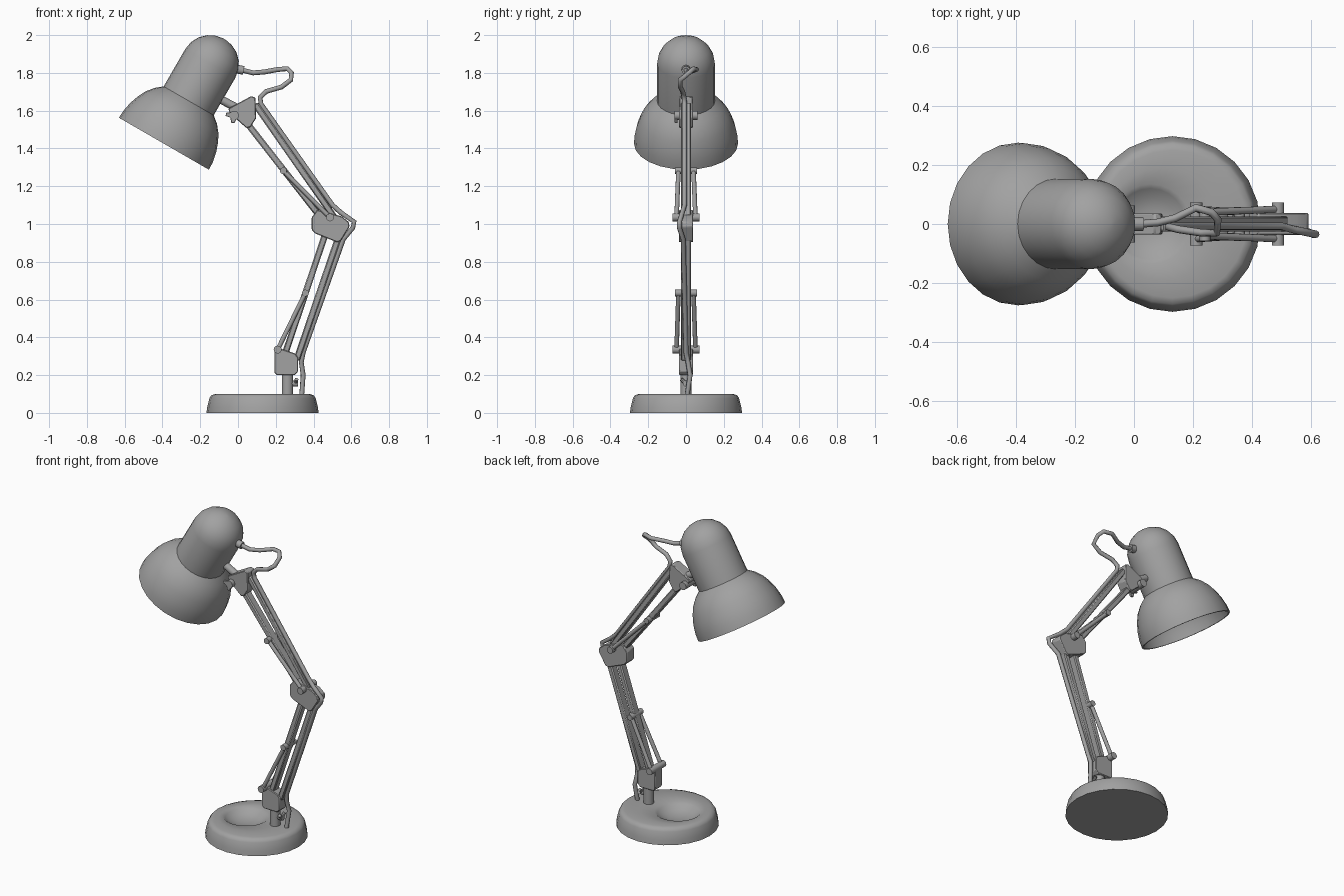
import bpy, bmesh, math
from mathutils import Vector, Matrix

if "Cube" in bpy.data.objects:
    bpy.data.objects.remove(bpy.data.objects["Cube"])

# Dark grey paint shared by every part
grey = bpy.data.materials.new("dark_grey")
grey.diffuse_color = (.36, .36, .36, 1)
grey.use_nodes = True
grey.node_tree.nodes["Principled BSDF"].inputs["Base Color"].default_value = grey.diffuse_color


def finish(name, bm, angle=35, bevel=0):
    bmesh.ops.recalc_face_normals(bm, faces=bm.faces[:])
    me = bpy.data.meshes.new(name)
    bm.to_mesh(me)
    bm.free()
    me.materials.append(grey)
    ob = bpy.data.objects.new(name, me)
    bpy.context.collection.objects.link(ob)
    if bevel:
        m = ob.modifiers.new("bevel", 'BEVEL')
        m.width, m.segments, m.limit_method = bevel, 1, 'ANGLE'
    bpy.ops.object.select_all(action='DESELECT')
    ob.select_set(True)
    bpy.context.view_layer.objects.active = ob
    bpy.ops.object.shade_smooth_by_angle(angle=math.radians(angle))
    return ob


def rings(name, spec, n=24, angle=35, matrix=None):
    """Skin of circles given as (centre x, radius, z), capped at both ends."""
    bm = bmesh.new()
    loops = []
    for cx, r, z in spec:
        loops.append([bm.verts.new((cx + r * math.cos(2 * math.pi * i / n),
                                    r * math.sin(2 * math.pi * i / n), z)) for i in range(n)])
    for a, b in zip(loops, loops[1:]):
        for i in range(n):
            j = (i + 1) % n
            bm.faces.new((a[i], a[j], b[j], b[i]))
    bm.faces.new(loops[0])
    bm.faces.new(loops[-1])
    if matrix:
        bm.transform(matrix)
    return finish(name, bm, angle)


def rod(name, a, b, r, n=12):
    a, b = Vector(a), Vector(b)
    d = b - a
    bm = bmesh.new()
    bmesh.ops.create_cone(bm, cap_ends=True, segments=n, radius1=r, radius2=r, depth=d.length,
                          matrix=Matrix.Translation((a + b) / 2) @ d.to_track_quat('Z', 'Y').to_matrix().to_4x4())
    return finish(name, bm)


def plate(name, pts, y0, y1, bevel=0.004):
    """Outline in x, z pushed from y0 to y1."""
    bm = bmesh.new()
    f = bm.faces.new([bm.verts.new((x, y0, z)) for x, z in pts])
    ext = bmesh.ops.extrude_face_region(bm, geom=[f])
    bmesh.ops.translate(bm, vec=(0, y1 - y0, 0),
                        verts=[v for v in ext["geom"] if isinstance(v, bmesh.types.BMVert)])
    return finish(name, bm, 30, bevel)


def bar(name, a, b, half=.017, depth=.026):
    """Flat-sided bar between two x, z points."""
    a, b = Vector(a), Vector(b)
    d = (b - a).normalized() * half
    s = Vector((-d.y, d.x))
    plate(name, [a + s, b + s, b - s, a - s], -depth, depth, .006)


# Round base with an off-centre dish
rings("base", [(.13, .297, 0), (.13, .293, .03), (.13, .281, .078), (.13, .271, .093), (.13, .25, .1),
               (.095, .19, .1), (.057, .135, .099), (.055, .12, .088), (.055, .09, .068),
               (.055, .05, .056), (.055, .01, .053)], 24, 40)

# Post and its wing screw
rod("post", (.262, 0, .08), (.262, 0, .22), .03, 16)
rod("post_screw", (.28, 0, .155), (.318, 0, .155), .016)
for s in (-1, 1):
    rod("post_screw_wing", (.305, 0, .155), (.31, .026 * s, .178), .01, 8)

# Brackets at the three joints
plate("lower_bracket", [(.205, .2), (.3, .2), (.318, .218), (.318, .295), (.3, .315),
                        (.21, .345), (.192, .33), (.192, .215)], -.036, .036)
plate("middle_bracket", [(.39, 1.035), (.39, .97), (.408, .95), (.525, .903), (.545, .912),
                         (.59, .985), (.587, 1.01), (.55, 1.04), (.42, 1.075)], -.038, .038)
plate("head_bracket", [(-.05, 1.612), (.07, 1.677), (.092, 1.669), (.096, 1.56), (.066, 1.513),
                       (.045, 1.508), (-.02, 1.565), (-.048, 1.595)], -.036, .036)

# Parallel arm bars
bar("lower_arm_left", (.245, .3), (.46, .94))
bar("lower_arm_right", (.31, .28), (.535, .94))
bar("upper_arm_left", (.055, 1.525), (.43, 1.045))
bar("upper_arm_right", (.09, 1.635), (.51, 1.035))

# Springs in pairs, held by cross pins
for name, wide, narrow in (("lower", (.21, .335), (.357, .635)), ("upper", (.487, 1.035), (.24, 1.282))):
    rod(name + "_wide_pin", (wide[0], -.072, wide[1]), (wide[0], .072, wide[1]), .021)
    rod(name + "_narrow_pin", (narrow[0], -.058, narrow[1]), (narrow[0], .058, narrow[1]), .018)
    for s in (-1, 1):
        rod(name + "_spring", (wide[0], .05 * s, wide[1]), (narrow[0], .04 * s, narrow[1]), .012)

# Tilt pivot with wing nut, and stem to the shade
rod("tilt_pivot", (-.02, -.062, 1.575), (-.02, .062, 1.575), .024)
plate("tilt_wing_nut", [(-.062, 1.59), (-.066, 1.572), (-.04, 1.563), (-.036, 1.535),
                        (-.018, 1.535), (-.004, 1.565), (-.02, 1.592)], -.06, -.045, .002)
rod("shade_stem", (.02, 0, 1.6), (-.12, 0, 1.675), .022)

# Hollow shade: bell, cylinder and dome, tilted
outer = [(.275, 0), (.273, .045), (.262, .1), (.244, .15), (.224, .19), (.19, .232), (.153, .262), (.153, .49)]
outer += [(.153 * math.cos(math.radians(a)), .49 + .15 * math.sin(math.radians(a))) for a in (18, 36, 54, 72, 87)]
inner = [(max(r - .01, .004), t - (.01 if t > .49 else 0)) for r, t in outer]
tilt = Matrix.Translation((-.392, 0, 1.425)) @ Matrix.Rotation(math.radians(30), 4, 'Y')
bell = [(0, r, t) for r, t in outer[::-1]] + [(0, r, t) for r, t in inner]
rings("lamp_shade", bell, 24, 38, tilt)

# Cable socket and cable running along the arms
rod("cable_socket", (-.03, 0, 1.825), (.03, 0, 1.813), .023)
path = [(.02, 0, 1.815), (.08, .005, 1.8), (.14, .02, 1.805), (.21, .055, 1.818), (.262, .04, 1.822),
        (.284, .015, 1.8), (.28, -.03, 1.763), (.23, -.03, 1.725), (.15, -.018, 1.702),
        (.117, -.01, 1.67), (.122, -.008, 1.635), (.5, -.008, 1.1), (.545, -.02, 1.06),
        (.615, -.035, 1.012), (.608, -.035, .98), (.558, -.015, .92), (.345, 0, .32),
        (.335, .01, .27), (.345, .022, .2), (.337, .005, .09)]
cu = bpy.data.curves.new("cable", 'CURVE')
cu.dimensions = '3D'
cu.bevel_depth, cu.bevel_resolution, cu.use_fill_caps = .013, 2, True
cu.materials.append(grey)
sp = cu.splines.new('POLY')
sp.points.add(len(path) - 1)
for p, co in zip(sp.points, path):
    p.co = (*co, 1)
bpy.context.collection.objects.link(bpy.data.objects.new("cable", cu))
